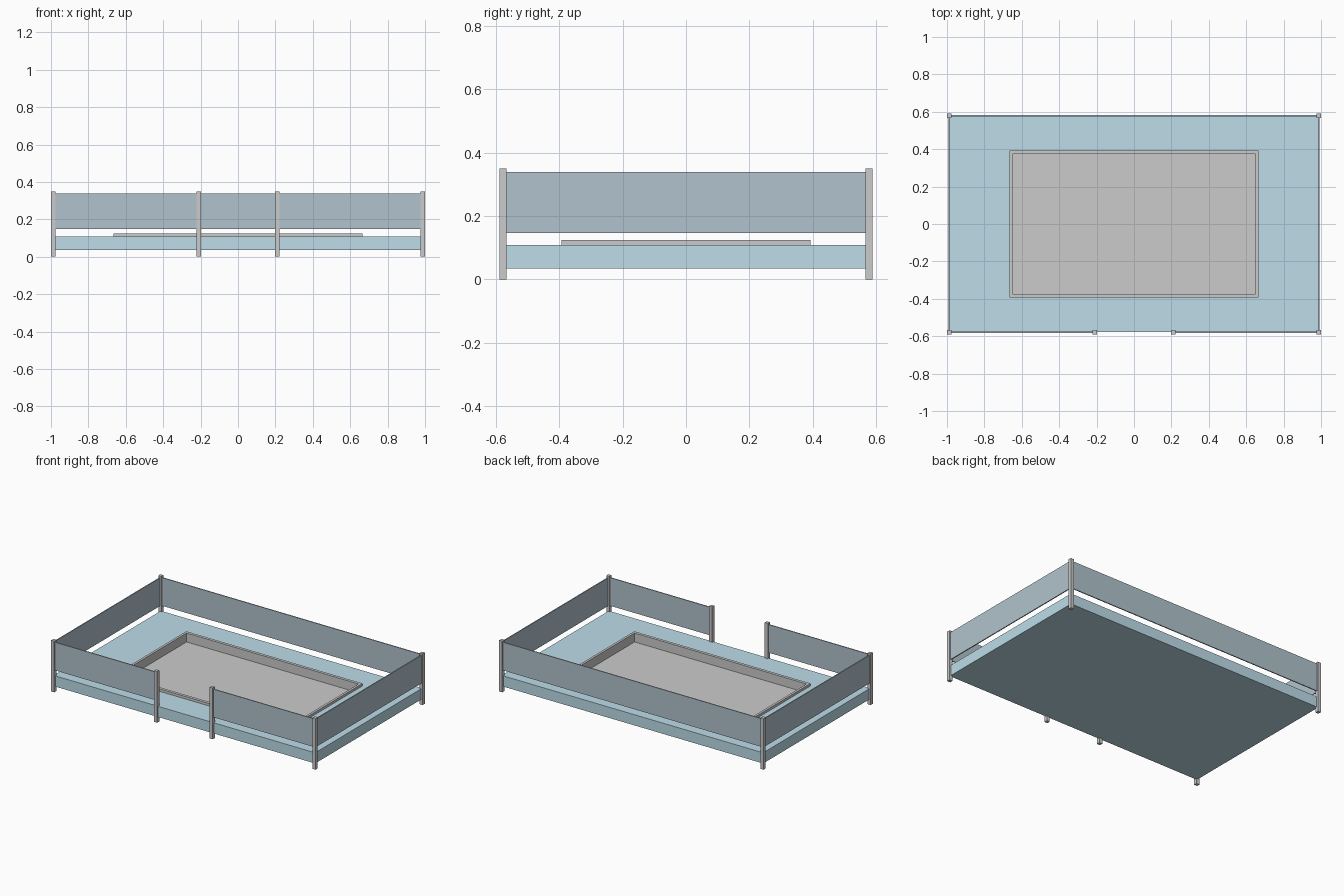
import bpy, bmesh
from mathutils import Matrix, Vector

if "Cube" in bpy.data.objects:
    bpy.data.objects.remove(bpy.data.objects["Cube"])

PX, PY, GATE = 0.988, 0.578, 0.21     # post centre lines, gate half width
POST, PANEL_T = 0.023, 0.007


def material(name, color):
    m = bpy.data.materials.new(name)
    m.diffuse_color = color
    m.use_nodes = True
    m.node_tree.nodes["Principled BSDF"].inputs["Base Color"].default_value = m.diffuse_color
    return m


BLUE = material("deck_blue", (0.51, 0.72, 0.81, 1))
SLATE = material("panel_slate", (0.44, 0.55, 0.61, 1))


def finish(name, bm, mat=None):
    bmesh.ops.recalc_face_normals(bm, faces=bm.faces)
    me = bpy.data.meshes.new(name)
    bm.to_mesh(me)
    bm.free()
    ob = bpy.data.objects.new(name, me)
    bpy.context.collection.objects.link(ob)
    if mat:
        me.materials.append(mat)
    return ob


def box(name, lo, hi, mat=None):
    lo, hi = Vector(lo), Vector(hi)
    bm = bmesh.new()
    m = Matrix.Translation((lo + hi) / 2) @ Matrix.Diagonal((*(hi - lo), 1))
    bmesh.ops.create_cube(bm, size=1, matrix=m)
    return finish(name, bm, mat)


def tray(name, ox, oy, ix, iy, bottom, floor, top, mat=None):
    """Rectangular block with a rectangular recess: stacked, bridged loops."""
    bm = bmesh.new()
    rings = []
    for x, y, z in ((ox, oy, bottom), (ox, oy, top), (ix, iy, top), (ix, iy, floor)):
        rings.append([bm.verts.new((sx * x, sy * y, z))
                      for sx, sy in ((-1, -1), (1, -1), (1, 1), (-1, 1))])
    for a, b in zip(rings, rings[1:]):
        for i in range(4):
            j = (i + 1) % 4
            bm.faces.new((a[i], a[j], b[j], b[i]))
    bm.faces.new(rings[0])
    bm.faces.new(rings[-1])
    return finish(name, bm, mat)


# Deck with a recess, and the grey tray sitting in it
tray("deck", PX, PY, 0.66, 0.388, 0.035, 0.055, 0.108, BLUE)
tray("sunken_tray", 0.666, 0.393, 0.65, 0.373, 0.056, 0.064, 0.125)

# Corner posts and gate posts
h = POST / 2
for i, (x, y) in enumerate([(-PX, -PY), (PX, -PY), (PX, PY), (-PX, PY),
                            (-GATE, -PY), (GATE, -PY)]):
    kind = "corner_post" if i < 4 else "gate_post"
    box(f"{kind}_{i}", (x - h, y - h, 0), (x + h, y + h, 0.35))

# Railing panels between the posts
t, z0, z1 = PANEL_T / 2, 0.147, 0.339
box("back_panel", (-PX, PY - t, z0), (PX, PY + t, z1), SLATE)
for side, s in (("left", -1), ("right", 1)):
    box(f"{side}_panel", (s * PX - t, -PY, z0), (s * PX + t, PY, z1), SLATE)
    a, b = sorted((s * GATE, s * PX))
    box(f"front_{side}_panel", (a, -PY - t, z0), (b, -PY + t, z1), SLATE)
